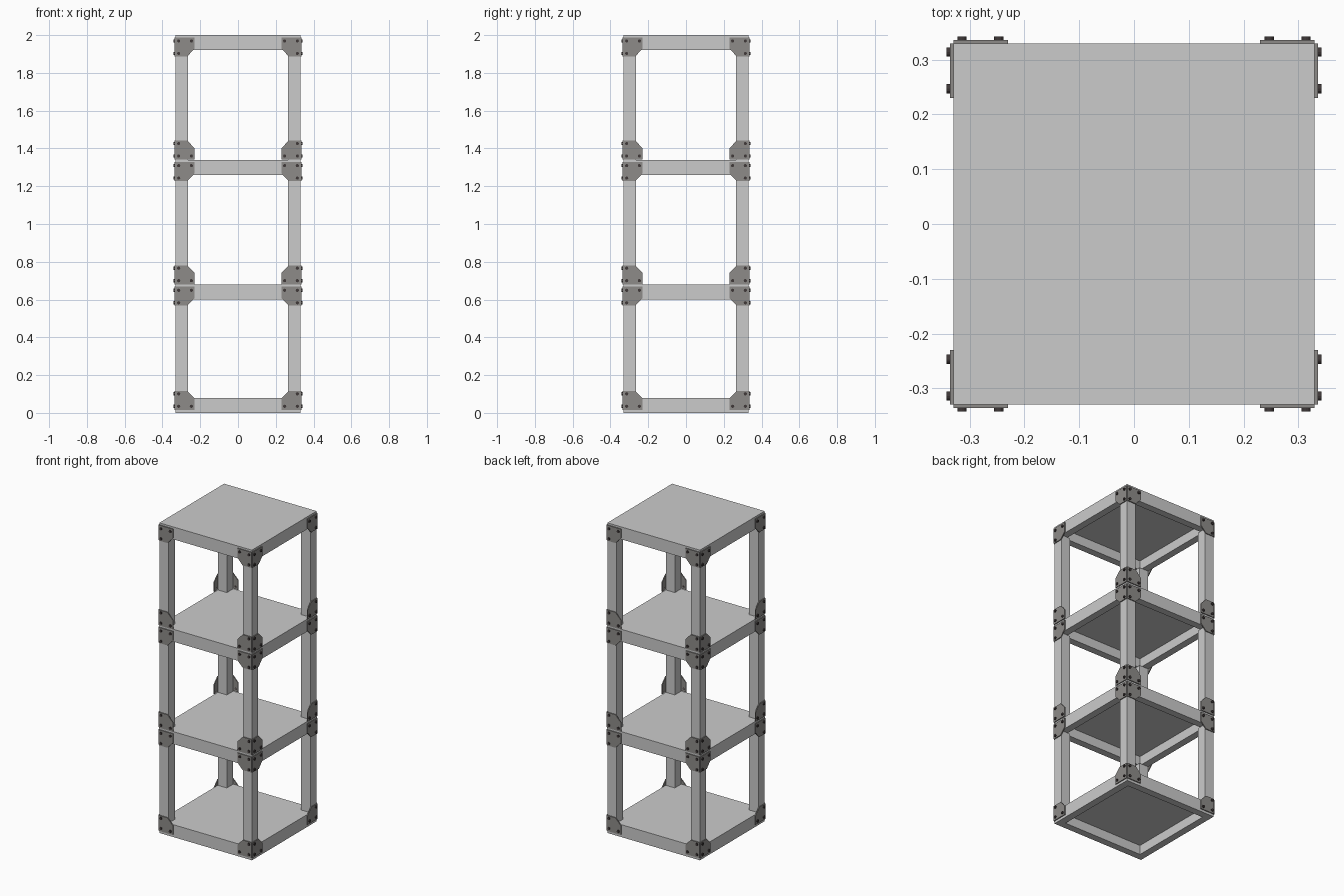
import bpy, bmesh, math
from mathutils import Matrix, Vector

if "Cube" in bpy.data.objects:
    bpy.data.objects.remove(bpy.data.objects["Cube"])

H = 0.33          # half width of the unit
POST = 0.065      # post and rail thickness
SHELF_H = 0.08
SHELVES = [0.0, 0.6, 1.26, 1.92]   # underside heights


def material(name, c):
    m = bpy.data.materials.new(name)
    m.diffuse_color = (*c, 1)
    m.use_nodes = True
    m.node_tree.nodes["Principled BSDF"].inputs["Base Color"].default_value = m.diffuse_color
    return m


steel = material("bracket_steel", (0.27, 0.26, 0.25))
dark = material("bolt_dark", (0.05, 0.04, 0.04))


def finish(bm, name, mat=None, mirror=False):
    bmesh.ops.recalc_face_normals(bm, faces=bm.faces)
    me = bpy.data.meshes.new(name)
    bm.to_mesh(me)
    bm.free()
    ob = bpy.data.objects.new(name, me)
    bpy.context.collection.objects.link(ob)
    if mat:
        me.materials.append(mat)
    if mirror:
        mod = ob.modifiers.new("four_corners", 'MIRROR')
        mod.use_axis = (True, True, False)
        mod.use_mirror_merge = False
    return ob


def box(bm, lo, hi):
    lo, hi = Vector(lo), Vector(hi)
    m = Matrix.Translation((lo + hi) / 2) @ Matrix.Diagonal((*(hi - lo), 1))
    bmesh.ops.create_cube(bm, size=1, matrix=m)


# Shelves: flush top with a recess framed by rails underneath
for i, z in enumerate(SHELVES):
    bm = bmesh.new()
    box(bm, (-H, -H, z), (H, H, z + SHELF_H))
    bm.normal_update()
    under = min(bm.faces, key=lambda f: f.calc_center_median().z)
    bmesh.ops.inset_region(bm, faces=[under], thickness=POST)
    ext = bmesh.ops.extrude_discrete_faces(bm, faces=[under])["faces"]
    bmesh.ops.translate(bm, verts=ext[0].verts, vec=(0, 0, 0.06))
    finish(bm, f"shelf_{i + 1}")

# Corner posts between the shelves
for i in range(3):
    bm = bmesh.new()
    box(bm, (H - POST, H - POST, SHELVES[i] + SHELF_H), (H, H, SHELVES[i + 1]))
    finish(bm, f"posts_{i + 1}", mirror=True)


# Corner brackets: u runs inward from the corner, v along the post
PROFILE = [(0, 0), (0.1, 0), (0.1, 0.06), (0.062, 0.1), (0, 0.1)]
BOLTS = [(0.016, 0.019), (0.083, 0.019), (0.016, 0.085)]
PLATE, HEAD = 0.006, 0.012


def side_point(side, u, v, out, z, s):
    a, b = H - u, H + out
    return (a, b, z + s * v) if side == 0 else (b, a, z + s * v)


def bracket(label, z, s):
    plates, bolts = bmesh.new(), bmesh.new()
    for side in (0, 1):
        f = plates.faces.new([plates.verts.new(side_point(side, u, v, 0, z, s))
                              for u, v in PROFILE])
        r = bmesh.ops.extrude_face_region(plates, geom=[f])["geom"]
        d = (0, PLATE, 0) if side == 0 else (PLATE, 0, 0)
        bmesh.ops.translate(plates, vec=d,
                            verts=[g for g in r if isinstance(g, bmesh.types.BMVert)])
        plates.faces.new([plates.verts.new(side_point(side, u, v, 0, z, s))
                          for u, v in PROFILE]) if not f.is_valid else None
        rot = Matrix.Rotation(math.pi / 2, 4, 'X' if side == 0 else 'Y')
        for u, v in BOLTS:
            p = side_point(side, u, v, HEAD / 2, z, s)
            bmesh.ops.create_cone(bolts, cap_ends=True, segments=12, radius1=0.0085,
                                  radius2=0.0085, depth=HEAD,
                                  matrix=Matrix.Translation(p) @ rot)
    finish(plates, f"brackets_{label}", steel, True)
    finish(bolts, f"bolts_{label}", dark, True)


bracket("base", 0.016, 1)
for n, z in enumerate(SHELVES[1:3]):
    bracket(f"above_shelf_{n + 2}", z + SHELF_H + 0.001, 1)
for n, z in enumerate(SHELVES[1:]):
    bracket(f"below_shelf_{n + 2}", z + SHELF_H - 0.012, -1)
